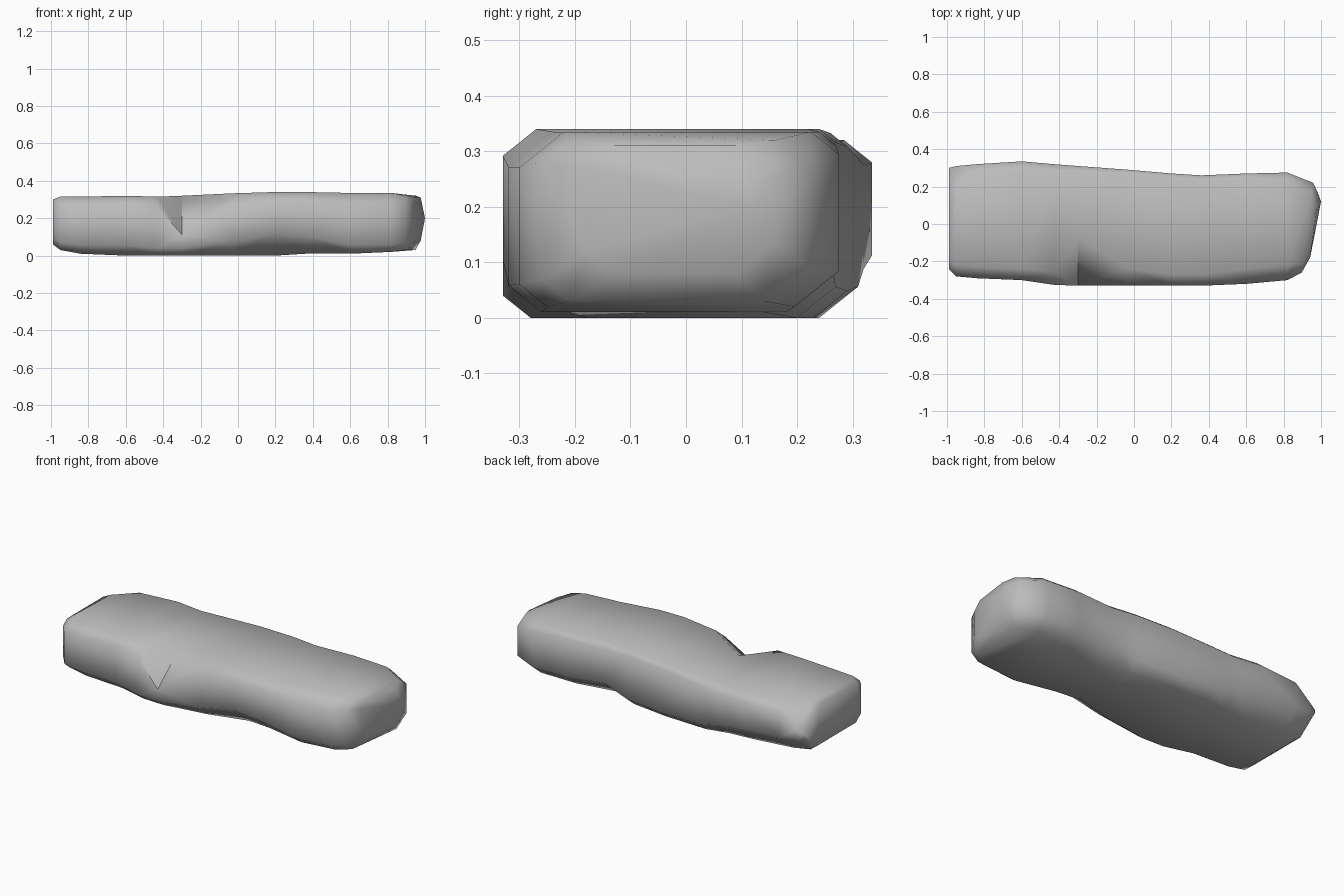
import bpy
import bmesh

default = bpy.data.objects.get("Cube")
if default:
    bpy.data.objects.remove(default, do_unlink=True)

stone = bpy.data.materials.new("stone grey")
stone.use_nodes = True
colour = (0.5, 0.5, 0.5, 1)
stone.diffuse_color = colour
shader = stone.node_tree.nodes["Principled BSDF"]
shader.inputs["Base Color"].default_value = colour
shader.inputs["Roughness"].default_value = 0.9

# Each station: x, front, back, bottom, top,
# then bevels: front top, front bottom, back top, back bottom
stations = [
    (-.99, -.24, .30, .06, .30, .04, .05, .16, .12),
    (-.95, -.28, .31, .03, .315, .06, .05, .15, .13),
    (-.84, -.29, .32, .01, .315, .06, .06, .05, .14),
    (-.6, -.3, .335, 0, .32, .06, .07, .05, .14),
    (-.43, -.325, .32, 0, .315, .07, .05, .05, .11),
    (-.3, -.33, .31, 0, .32, .26, .05, .04, .07),
    (-.03, -.33, .29, 0, .333, .09, .09, .03, .06),
    (.2, -.33, .27, 0, .34, .06, .15, .03, .07),
    (.36, -.33, .26, .01, .34, .06, .12, .04, .12),
    (.6, -.32, .27, .01, .335, .08, .06, .03, .09),
    (.82, -.3, .275, .02, .335, .08, .05, .05, .08),
    (.93, -.26, .22, .03, .32, .05, .05, .06, .08),
    (.965, -.18, .16, .08, .31, .05, .05, .07, .07),
]


def section(front, back, low, high, ft, fb, bt, bb):
    """Eight-sided outline with a separate bevel at every corner."""
    rise = 0.8
    return [
        (front + ft, high), (front, high - rise * ft),
        (front, low + rise * fb), (front + fb, low),
        (back - bb, low), (back, low + rise * bb),
        (back, high - rise * bt), (back - bt, high),
    ]


# Rock body lofted through the stations
bm = bmesh.new()
rings = []
for x, *shape in stations:
    slant = 0.13 if x > 0.9 else 0
    rings.append([bm.verts.new((x + slant * y, y, z)) for y, z in section(*shape)])
for a, b in zip(rings, rings[1:]):
    for i in range(len(a)):
        j = (i + 1) % len(a)
        bm.faces.new((a[i], a[j], b[j], b[i]))

# Blunt ends, the left one swelling slightly outwards
bm.faces.new(rings[0])
tip = bm.verts.new((1, .12, .2))
last = rings[-1]
for i in range(len(last)):
    bm.faces.new((last[i], last[(i + 1) % len(last)], tip))
bmesh.ops.recalc_face_normals(bm, faces=bm.faces)
bmesh.ops.triangulate(bm, faces=bm.faces)

mesh = bpy.data.meshes.new("rock")
bm.to_mesh(mesh)
bm.free()
mesh.materials.append(stone)
rock = bpy.data.objects.new("rock", mesh)
bpy.context.collection.objects.link(rock)

# Soft shading across the facets
bpy.context.view_layer.objects.active = rock
rock.select_set(True)
bpy.ops.object.shade_smooth_by_angle(angle=1.1)
